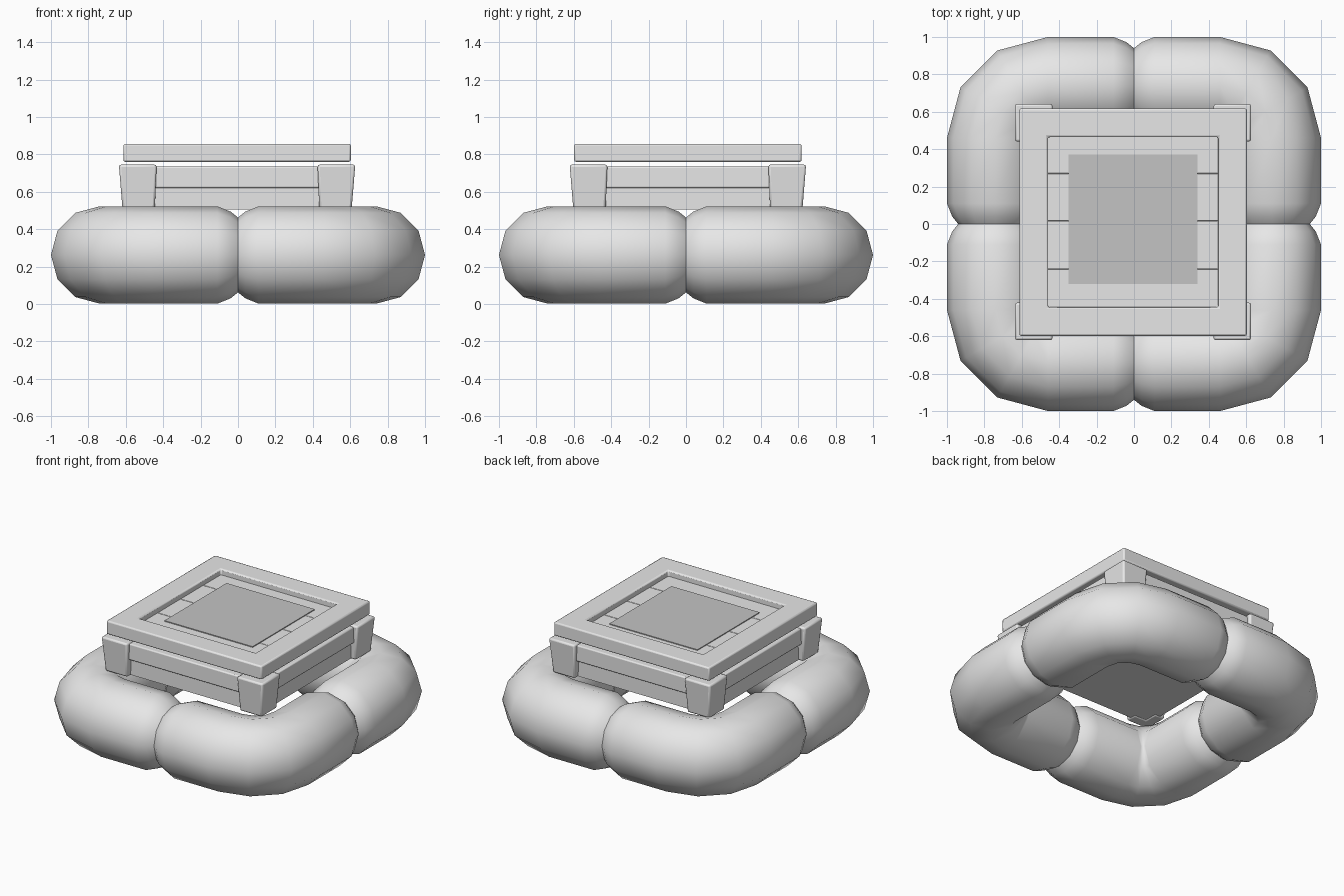
import bpy, bmesh, math
from mathutils import Vector, Matrix

if "Cube" in bpy.data.objects:
    bpy.data.objects.remove(bpy.data.objects["Cube"])

CX, CY = -0.005, 0.01          # the box sits slightly off the ring centre


def material(name, value):
    m = bpy.data.materials.new(name)
    m.diffuse_color = (value, value, value, 1)
    m.use_nodes = True
    m.node_tree.nodes["Principled BSDF"].inputs["Base Color"].default_value = m.diffuse_color
    return m


LIGHT = material("light grey", 0.8)
DARK = material("mid grey", 0.55)


def finish(bm, name, mat=LIGHT, bevel=0.0, angle=40):
    bmesh.ops.recalc_face_normals(bm, faces=bm.faces[:])
    me = bpy.data.meshes.new(name)
    bm.to_mesh(me)
    bm.free()
    ob = bpy.data.objects.new(name, me)
    bpy.context.collection.objects.link(ob)
    me.materials.append(mat)
    if bevel:
        b = ob.modifiers.new("bevel", 'BEVEL')
        b.width, b.segments = bevel, 2
        b.limit_method = 'ANGLE'
    bpy.ops.object.select_all(action='DESELECT')
    ob.select_set(True)
    bpy.context.view_layer.objects.active = ob
    bpy.ops.object.shade_smooth_by_angle(angle=math.radians(angle))
    return ob


def box(name, x0, x1, y0, y1, z0, z1, mat=LIGHT, bevel=0.0, turn=0):
    bm = bmesh.new()
    bmesh.ops.create_cube(bm, size=1)
    for v in bm.verts:
        v.co = Vector(((x0 + x1) / 2 + v.co.x * (x1 - x0),
                       (y0 + y1) / 2 + v.co.y * (y1 - y0),
                       (z0 + z1) / 2 + v.co.z * (z1 - z0)))
    bm.transform(Matrix.Translation((CX, CY, 0)) @ Matrix.Rotation(turn, 4, 'Z'))
    return finish(bm, name, mat, bevel)


def tube(name, turn):
    """Inflated elbow around one corner, with pinched ends."""
    R, C, BEND = 0.26, 0.74, 0.28
    c = C - BEND
    ends = [(0.0, 0.2), (0.04, 0.232), (0.11, R)]
    rings = [((x, C), 90, r) for x, r in ends]
    for a in (90, 60, 30, 0):
        t = math.radians(a)
        rings.append(((c + BEND * math.cos(t), c + BEND * math.sin(t)), a, R))
    rings += [((C, y), 0, r) for y, r in reversed(ends)]
    bm = bmesh.new()
    loops = []
    for (px, py), a, r in rings:
        t = math.radians(a)
        loop = []
        for i in range(12):
            u = math.tau * i / 12
            d = r * math.cos(u)
            loop.append(bm.verts.new((px + d * math.cos(t), py + d * math.sin(t),
                                      0.262 + r * math.sin(u))))
        loops.append(loop)
    for p, q in zip(loops, loops[1:]):
        for i in range(12):
            j = (i + 1) % 12
            bm.faces.new((p[i], p[j], q[j], q[i]))
    bm.faces.new(loops[0])
    bm.faces.new(loops[-1])
    bm.transform(Matrix.Rotation(turn, 4, 'Z'))
    finish(bm, name, angle=50)


def corner_post(name, turn):
    """L-shaped bracket, slightly wider at the top."""
    bm = bmesh.new()
    rows = []
    for z, o, i in ((0.50, 0.612, 0.44), (0.745, 0.632, 0.43)):
        n = o - 0.08
        pts = [(i, o), (o, o), (o, i), (n, i), (n, n), (i, n)]
        rows.append([bm.verts.new((x, y, z)) for x, y in pts])
    lo, hi = rows
    bm.faces.new(lo)
    bm.faces.new(hi)
    for k in range(6):
        j = (k + 1) % 6
        bm.faces.new((lo[k], lo[j], hi[j], hi[k]))
    bm.transform(Matrix.Translation((CX, CY, 0)) @ Matrix.Rotation(turn, 4, 'Z'))
    finish(bm, name, bevel=0.012)


# Four-fold parts: float tubes, corner posts, side rails and side panels
for k in range(4):
    turn = k * math.pi / 2
    tube(f"float_tube_{k}", turn)
    corner_post(f"corner_post_{k}", turn)
    box(f"side_rail_{k}", -0.5, 0.5, -0.60, -0.54, 0.62, 0.735, bevel=0.008, turn=turn)
    box(f"side_panel_{k}", -0.53, 0.53, -0.575, -0.545, 0.505, 0.63, turn=turn)

# Box floor
box("box_floor", -0.55, 0.55, -0.55, 0.55, 0.505, 0.53)

# Lid frame: square ring with a square opening
bm = bmesh.new()
grid = []
for h, z in ((0.608, 0.76), (0.608, 0.856), (0.455, 0.856), (0.455, 0.76)):
    grid.append([bm.verts.new((CX + sx * h, CY + sy * h, z))
                 for sx, sy in ((-1, -1), (1, -1), (1, 1), (-1, 1))])
for k in range(4):
    p, q = grid[k], grid[(k + 1) % 4]
    for i in range(4):
        j = (i + 1) % 4
        bm.faces.new((p[i], p[j], q[j], q[i]))
finish(bm, "lid_frame", bevel=0.01)

# Lid planks inside the frame
edges = [-0.47, -0.25, 0.005, 0.26, 0.47]
for k, (a, b) in enumerate(zip(edges, edges[1:])):
    box(f"lid_plank_{k}", -0.47, 0.47, a + 0.001, b - 0.001, 0.768, 0.815, bevel=0.003)

# Dark square plate on the lid
box("lid_plate", -0.345, 0.345, -0.332, 0.362, 0.814, 0.821, mat=DARK)
